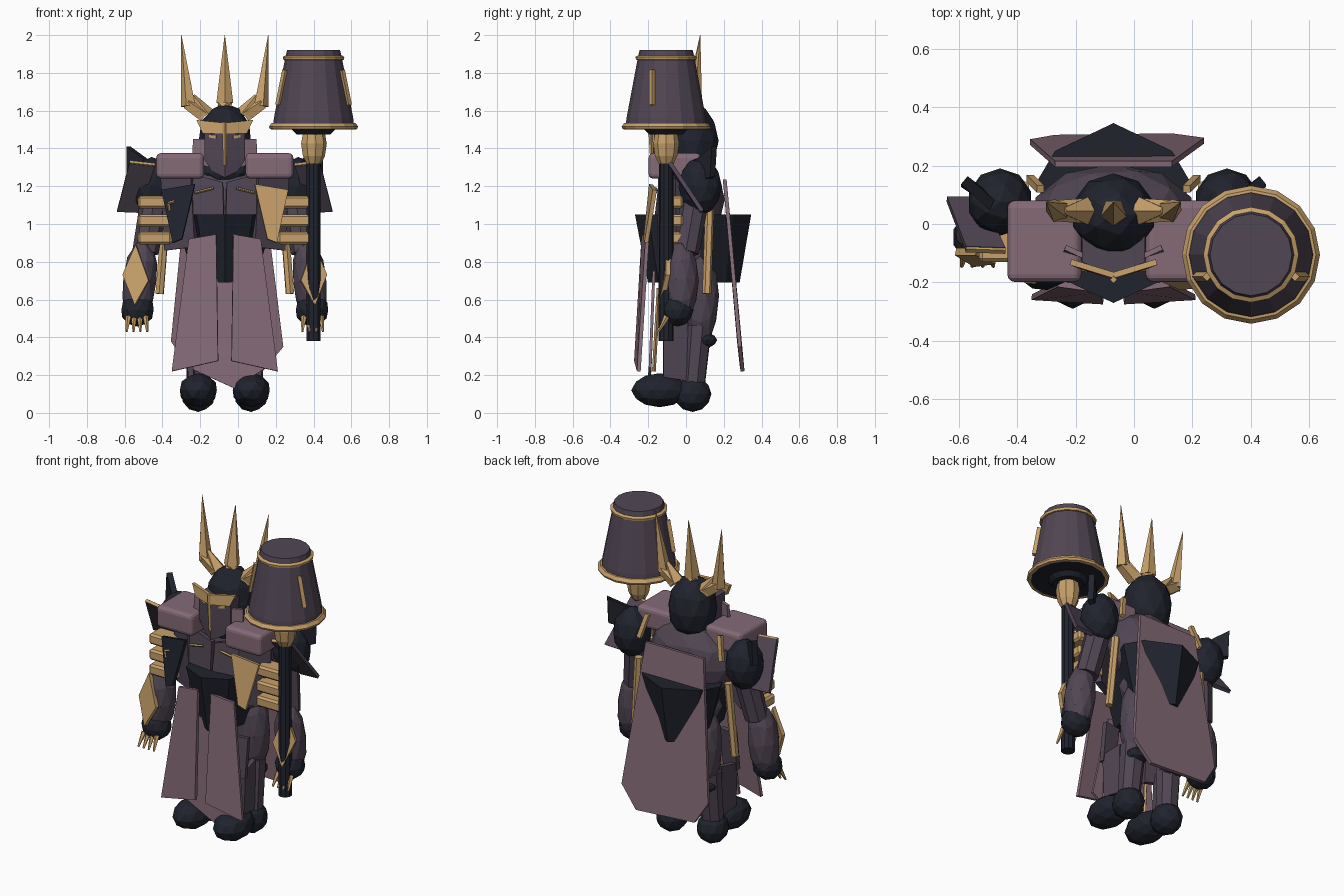
import bpy, bmesh, math
from mathutils import Vector, Matrix

def material(name, rgb):
    m = bpy.data.materials.new(name)
    m.diffuse_color = (*rgb, 1)
    return m

NAVY = material("dark_navy", (0.015, 0.017, 0.027))
PURPLE = material("dull_purple", (0.081, 0.061, 0.088))
MAUVE = material("dusty_mauve", (0.235, 0.145, 0.185))
GOLD = material("old_gold", (0.57, 0.355, 0.145))
CX = -0.07  # body's own centre line

def finish(name, bm, mat):
    bmesh.ops.recalc_face_normals(bm, faces=bm.faces[:])
    me = bpy.data.meshes.new(name)
    bm.to_mesh(me)
    bm.free()
    me.materials.append(mat)
    ob = bpy.data.objects.new(name, me)
    bpy.context.collection.objects.link(ob)
    return ob

def blob(name, mat, c, r, sub=2, tilt=0.0):
    bm = bmesh.new()
    bmesh.ops.create_icosphere(bm, subdivisions=sub, radius=1)
    bm.transform(Matrix.Translation(c) @ Matrix.Rotation(tilt, 4, 'Y') @ Matrix.Diagonal((*r, 1)))
    return finish(name, bm, mat)

def box(name, mat, lo, hi, bevel=0.0, seg=3):
    lo, hi = Vector(lo), Vector(hi)
    bm = bmesh.new()
    bmesh.ops.create_cube(bm, size=1)
    d = hi - lo
    bm.transform(Matrix.Translation((lo + hi) / 2) @ Matrix.Diagonal((abs(d.x), abs(d.y), abs(d.z), 1)))
    if bevel:
        bmesh.ops.bevel(bm, geom=bm.edges[:], offset=bevel, segments=seg, affect='EDGES', profile=0.5)
    return finish(name, bm, mat)

def rod(name, mat, a, b, r1, r2, n=8):
    a, b = Vector(a), Vector(b)
    bm = bmesh.new()
    bmesh.ops.create_cone(bm, cap_ends=True, segments=n, radius1=r1, radius2=r2, depth=(b - a).length)
    bm.transform(Matrix.Translation((a + b) / 2) @ (b - a).to_track_quat('Z', 'Y').to_matrix().to_4x4())
    return finish(name, bm, mat)

def loft(name, mat, low, high):
    """Solid between two matching outlines."""
    bm = bmesh.new()
    a, b = [[bm.verts.new(p) for p in ring] for ring in (low, high)]
    n = len(a)
    for i in range(n):
        bm.faces.new((a[i], a[(i + 1) % n], b[(i + 1) % n], b[i]))
    bm.faces.new(a)
    bm.faces.new(b)
    return finish(name, bm, mat)

def plate(name, mat, pts, thick=0.018):
    """Polygon in space, thickened both ways along its normal."""
    pts = [Vector(p) for p in pts]
    n = sum(((pts[i] - pts[0]).cross(pts[i + 1] - pts[0]) for i in range(1, len(pts) - 1)), Vector())
    n = n.normalized() * thick / 2
    return loft(name, mat, [p - n for p in pts], [p + n for p in pts])

def lathe(name, mat, c, prof, n=16):
    bm = bmesh.new()
    rings = [[bm.verts.new((c[0] + r * math.cos(2 * math.pi * i / n), c[1] + r * math.sin(2 * math.pi * i / n), z))
              for i in range(n)] for r, z in prof]
    for a, b in zip(rings, rings[1:]):
        for i in range(n):
            bm.faces.new((a[i], a[(i + 1) % n], b[(i + 1) % n], b[i]))
    bm.faces.new(rings[0])
    bm.faces.new(rings[-1])
    return finish(name, bm, mat)

# torso, waist and faceted belt
blob("torso", PURPLE, (CX, 0.04, 1.13), (0.28, 0.165, 0.24))
blob("neck", NAVY, (CX, 0.0, 1.27), (0.15, 0.12, 0.07))
blob("hips", PURPLE, (CX, 0.05, 0.86), (0.2, 0.13, 0.13))
half = [(0.15, -0.2), (0.2, 0.0), (0.265, 0.14), (0.2, 0.25)]
ring = [(0, -0.27)] + half + [(0, 0.345)] + [(-x, y) for x, y in reversed(half)]
loft("belt", NAVY, [(CX + x * 0.6, 0.055 + (y - 0.055) * 0.79, 0.69) for x, y in ring],
     [(CX + x, y, 1.05) for x, y in ring])

# head and middle horn
blob("head", NAVY, (CX, 0.033, 1.44), (0.145, 0.14, 0.2))
blob("horn_socket", GOLD, (CX, 0.04, 1.63), (0.045, 0.045, 0.03), 1)
rod("middle_horn", GOLD, (CX, 0.04, 1.64), (CX, 0.075, 2.0), 0.047, 0.001, 5)

for s, side in ((-1, "left"), (1, "right")):
    def P(dx, y, z):
        return (CX + s * dx, y, z)

    # face half, cheek guard, brow and eye
    loft(side + "_mask", PURPLE, [P(0, -0.172, 1.245), P(0.07, -0.14, 1.28), P(0.07, 0, 1.28), P(0, 0, 1.245)],
         [P(0, -0.172, 1.34), P(0.108, -0.13, 1.34), P(0.108, 0, 1.34), P(0, 0, 1.34)])
    loft(side + "_mask_upper", PURPLE, [P(0, -0.172, 1.34), P(0.108, -0.13, 1.34), P(0.108, 0, 1.34), P(0, 0, 1.34)],
         [P(0, -0.172, 1.5), P(0.108, -0.13, 1.5), P(0.108, 0, 1.5), P(0, 0, 1.5)])
    plate(side + "_cheek_guard", MAUVE, [P(0.08, -0.12, 1.3), P(0.17, -0.09, 1.33), P(0.165, -0.08, 1.45),
                                         P(0.1, -0.11, 1.45)])
    plate(side + "_brow", GOLD, [P(0, -0.18, 1.475), P(0.115, -0.143, 1.48), P(0.147, -0.13, 1.55),
                                 P(0, -0.175, 1.535)], 0.02)
    plate(side + "_eye", GOLD, [P(0.045, -0.157, 1.452), P(0.082, -0.142, 1.458), P(0.082, -0.142, 1.471),
                                P(0.045, -0.157, 1.468)], 0.009)

    # side horn: root cone, bend and tall spike
    rod(side + "_horn_root", GOLD, P(0.1, 0.045, 1.575), P(0.17, 0.045, 1.68), 0.05, 0.012, 5)
    rod(side + "_horn_bend", GOLD, P(0.105, 0.045, 1.575), P(0.2, 0.045, 1.64), 0.045, 0.038, 5)
    rod(side + "_horn_spike", GOLD, P(0.19, 0.045, 1.625), P(0.23, 0.075, 2.0), 0.042, 0.001, 5)

    # shoulder pad, chest plates and lapel
    box(side + "_shoulder_pad", MAUVE, P(0.11, -0.198, 1.24), P(0.363, 0.08, 1.375), 0.025)
    plate(side + "_chest_plate", PURPLE, [P(0.005, -0.15, 1.05), P(0.17, -0.13, 1.05), P(0.19, -0.12, 1.2),
                                          P(0.16, -0.11, 1.26), P(0.01, -0.13, 1.22)], 0.03)
    plate(side + "_chest_side", PURPLE, [P(0.15, -0.13, 0.88), P(0.31, -0.03, 0.86), P(0.33, -0.04, 1.25),
                                         P(0.17, -0.13, 1.25)], 0.04)
    rod(side + "_chest_mark", GOLD, P(0.06, -0.16, 1.19), P(0.16, -0.15, 1.165), 0.007, 0.007, 4)
    plate(side + "_lapel", GOLD if s > 0 else NAVY, [P(0.158, -0.185, 1.21), P(0.335, -0.165, 1.18),
                                                     P(0.275, -0.21, 0.9), P(0.225, -0.215, 0.92)], 0.022)

    # front panel, hip guard and side bars
    plate(side + "_front_panel", MAUVE, [P(0.045, -0.225, 0.945), P(0.19, -0.205, 0.92), P(0.28, -0.25, 0.22),
                                         P(0.035, -0.265, 0.275)], 0.02)
    plate(side + "_hip_guard", PURPLE, [P(0.1, -0.11, 0.66), P(0.21, -0.09, 0.66), P(0.21, -0.12, 0.42),
                                        P(0.11, -0.13, 0.4)], 0.03)
    rod(side + "_guard_trim", GOLD, P(0.15, -0.145, 0.66), P(0.15, -0.17, 0.22), 0.01, 0.01, 4)
    rod(side + "_side_bar", GOLD, P(0.31, 0.125, 1.08), P(0.345, 0.11, 0.63), 0.024, 0.024, 6)
    rod(side + "_collar_bar", GOLD, P(0.25, 0.12, 1.36), P(0.285, 0.155, 1.22), 0.018, 0.018, 4)

    # arm
    blob(side + "_shoulder", NAVY, P(0.388, 0.075, 1.2), (0.112, 0.115, 0.155))
    rod(side + "_upper_arm", PURPLE, P(0.36, 0.06, 1.2), P(0.42, 0.0, 0.85), 0.075, 0.07, 8)
    for i, z in enumerate((0.892, 0.985, 1.083)):
        box(f"{side}_arm_band_{i}", GOLD, P(0.28, -0.13, z), P(0.46, -0.015, z + 0.066), 0.012, 1)
    blob(side + "_forearm", PURPLE, P(0.45, -0.025, 0.7), (0.092, 0.093, 0.225), 2, -s * 0.1)
    plate(side + "_forearm_diamond", GOLD, [P(0.402, -0.125, 0.7), P(0.47, -0.095, 0.89), P(0.54, -0.095, 0.73),
                                            P(0.475, -0.135, 0.57)], 0.025)
    blob(side + "_hand", NAVY, P(0.462, -0.045, 0.545), (0.09, 0.085, 0.088))
    for i, dx in enumerate((0.42, 0.45, 0.48, 0.51)):
        rod(f"{side}_claw_{i}", GOLD, P(dx, -0.1, 0.51), P(dx + (dx - 0.465) * 0.2, -0.145, 0.43), 0.016, 0.006, 5)

    # flared shoulder plate sloping outward and back, with trim and fin
    a, b, c = P(0.37, -0.09, 1.31), P(0.505, -0.085, 1.325), P(0.57, 0.085, 1.07)
    plate(side + "_flare_plate", PURPLE, [a, b, c, P(0.45, 0.085, 1.065)], 0.022)
    rod(side + "_flare_trim", GOLD, a, b, 0.012, 0.012, 4)
    plate(side + "_fin", NAVY, [P(0.51, 0.15, 1.41), P(0.4, 0.05, 1.33), P(0.42, 0.08, 1.22), P(0.51, 0.14, 1.25)], 0.035)

    # leg and boot
    blob(side + "_thigh", PURPLE, P(0.12, 0.08, 0.62), (0.1, 0.095, 0.27))
    blob(side + "_knee", NAVY, P(0.13, 0.085, 0.385), (0.07, 0.08, 0.045))
    rod(side + "_shin", PURPLE, P(0.13, 0.065, 0.46), P(0.14, 0.035, 0.12), 0.075, 0.065, 8)
    plate(side + "_greave", PURPLE, [P(0.19, -0.12, 0.46), P(0.17, 0.01, 0.48), P(0.17, 0.0, 0.17),
                                     P(0.18, -0.12, 0.19)], 0.03)
    blob(side + "_heel", NAVY, P(0.14, 0.035, 0.1), (0.092, 0.1, 0.095))
    blob(side + "_toe", NAVY, P(0.14, -0.14, 0.12), (0.103, 0.15, 0.09))

rod("nose_ridge", GOLD, (CX, -0.178, 1.31), (CX, -0.19, 1.54), 0.01, 0.012, 4)
for i, (p, q) in enumerate((((-0.37, 1.11), (-0.335, 1.12)), ((-0.37, 1.11), (-0.362, 1.07)))):
    rod(f"lapel_mark_{i}", GOLD, (p[0], -0.196, p[1]), (q[0], -0.198, q[1]), 0.007, 0.007, 4)

# centre tabard and cape
plate("tabard", MAUVE, [(-0.17, -0.17, 0.75), (0.05, -0.17, 0.75), (0.15, -0.19, 0.24), (-0.02, -0.2, 0.13),
                        (-0.24, -0.19, 0.23)], 0.015)
plate("cape", MAUVE, [(CX - 0.2, 0.205, 1.235), (CX + 0.2, 0.205, 1.235), (CX + 0.31, 0.285, 0.35),
                      (CX + 0.2, 0.3, 0.22), (CX - 0.2, 0.295, 0.245), (CX - 0.285, 0.28, 0.38)], 0.02)

# staff with large tapered hammer head
C = (0.4, -0.105)
rod("staff", NAVY, (*C, 0.38), (*C, 1.36), 0.04, 0.038, 10)
lathe("staff_knob", GOLD, C, [(0.04, 1.32), (0.06, 1.36), (0.07, 1.425), (0.062, 1.47), (0.045, 1.49)], 9)
lathe("hammer_underside", NAVY, C, [(0.09, 1.475), (0.115, 1.5), (0.212, 1.503), (0.212, 1.52)])
lathe("hammer_body", PURPLE, C, [(0.215, 1.51), (0.21, 1.56), (0.152, 1.87), (0.148, 1.89), (0.14, 1.922)])
lathe("hammer_lower_rim", GOLD, C, [(0.21, 1.506), (0.212, 1.5), (0.23, 1.502), (0.236, 1.515), (0.222, 1.535), (0.2, 1.537)])
lathe("hammer_upper_rim", GOLD, C, [(0.14, 1.866), (0.16, 1.87), (0.163, 1.885), (0.14, 1.897)])
for s in (-1, 1):
    rod("hammer_bar", GOLD, (C[0] + s * 0.187, C[1] - 0.075, 1.63), (C[0] + s * 0.15, C[1] - 0.075, 1.815), 0.016, 0.016, 4)
